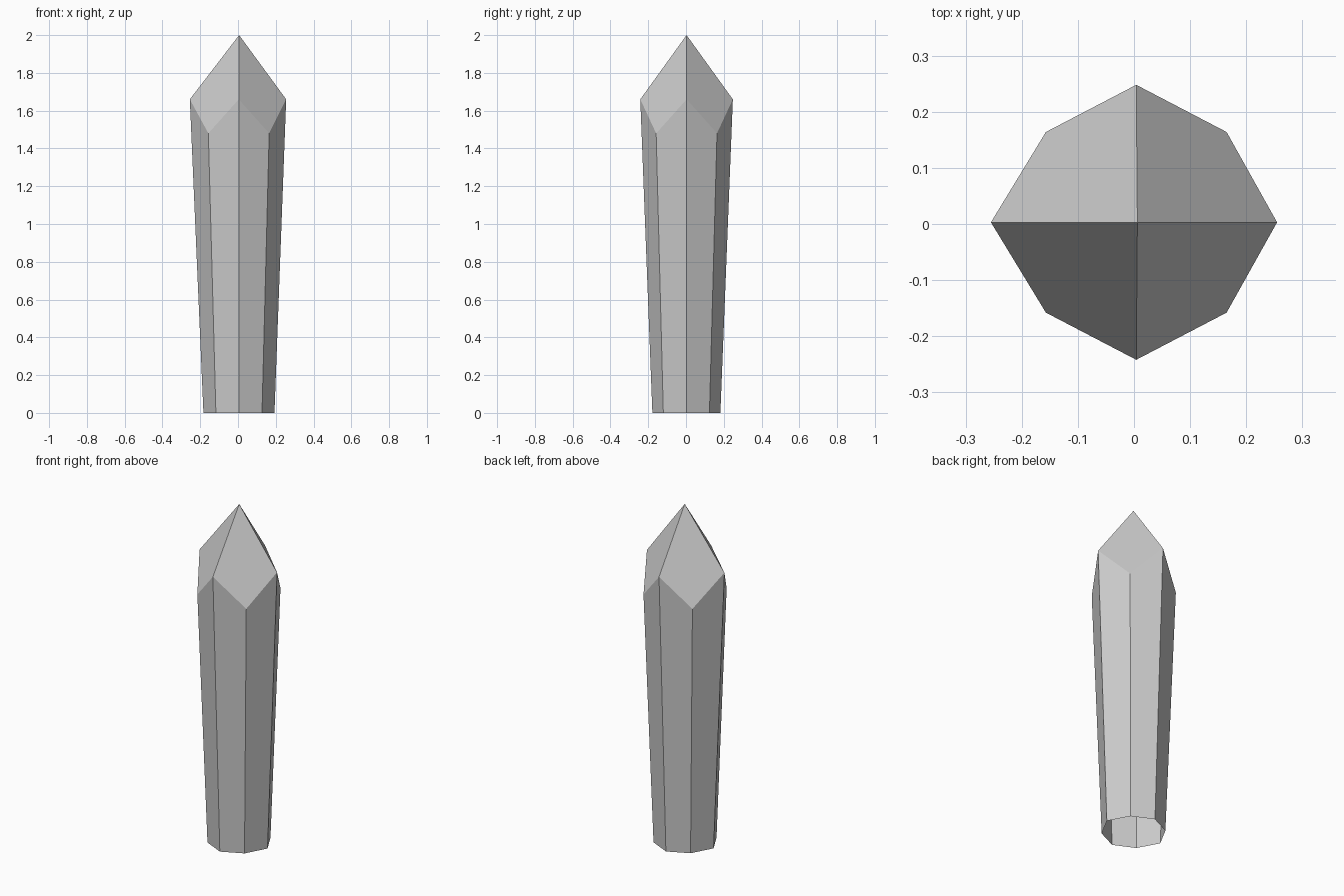
import bpy
import bmesh

cube = bpy.data.objects.get("Cube")
if cube:
    bpy.data.objects.remove(cube, do_unlink=True)

# Single stone colour
stone = bpy.data.materials.new("pale_grey_stone")
stone.use_nodes = True
grey = (0.6, 0.6, 0.6, 1)
stone.diffuse_color = grey
stone.node_tree.nodes["Principled BSDF"].inputs["Base Color"].default_value = grey

# Eight directions: even ones are axis ridges, odd ones are diagonals
DIRS = [(1, 0), (1, 1), (0, 1), (-1, 1), (-1, 0), (-1, -1), (0, -1), (1, -1)]


def ring(bm, centre, rx, ry, diag, z_axis, z_diag):
    verts = []
    for i, (dx, dy) in enumerate(DIRS):
        sx, sy, z = (diag, diag, z_diag) if i % 2 else (rx, ry, z_axis)
        verts.append(bm.verts.new((centre[0] + dx * sx, centre[1] + dy * sy, z)))
    return verts


bm = bmesh.new()
base = ring(bm, (0.005, 0.002), 0.188, 0.18, 0.122, 0, 0)
shoulder = ring(bm, (0.004, 0.003), 0.255, 0.245, 0.161, 1.66, 1.48)
shoulder[0].co.x, shoulder[4].co.x = 0.255, -0.255
apex = bm.verts.new((0.006, 0.003, 2))

# Tapered shaft, open underneath
for i in range(8):
    j = (i + 1) % 8
    bm.faces.new((base[i], base[j], shoulder[j], shoulder[i]))

# Four kite facets forming the pointed tip
for i in range(0, 8, 2):
    bm.faces.new((shoulder[i], shoulder[i + 1], shoulder[(i + 2) % 8], apex))

mesh = bpy.data.meshes.new("crystal_shard")
bm.to_mesh(mesh)
bm.free()
mesh.materials.append(stone)
shard = bpy.data.objects.new("crystal_shard", mesh)
bpy.context.collection.objects.link(shard)
